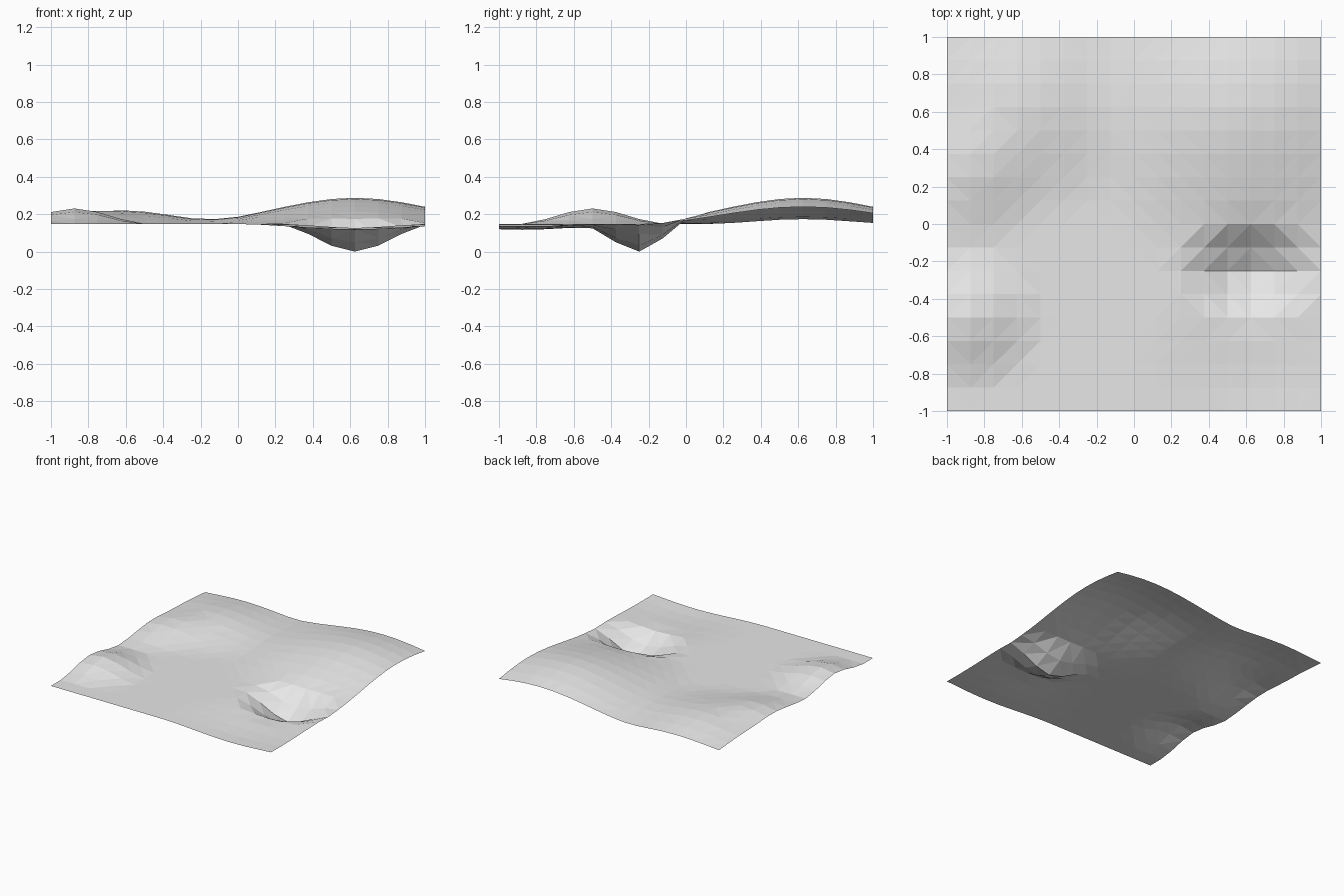
import bpy
import bmesh
import math

cube = bpy.data.objects.get("Cube")
if cube:
    bpy.data.objects.remove(cube, do_unlink=True)

BASE = 0.155
# Landforms: centre x, centre y, height, radius in x, radius in y
LANDFORMS = [
    (0.625, 0.625, 0.14, 0.95, 0.95),      # broad hill
    (-0.625, 0.625, 0.073, 0.65, 0.65),    # low rise
    (-0.875, 0.25, 0.045, 0.4, 0.4),       # small knoll
    (-0.875, -0.5, 0.083, 0.4, 0.4),       # front knoll
    (0.625, -0.25, -0.15, 0.42, 0.3),      # steep pit
    (0.625, -0.875, -0.031, 0.65, 0.65),   # shallow dip
]


def ground_height(x, y):
    """Sum of smooth bumps and hollows over the base level."""
    z = BASE
    for cx, cy, height, rx, ry in LANDFORMS:
        t = max(0, 1 - math.hypot((x - cx) / rx, (y - cy) / ry))
        z += height * t * t * (3 - 2 * t)
    return z


# Terrain sheet: a square grid raised by the landforms
bm = bmesh.new()
bmesh.ops.create_grid(bm, x_segments=16, y_segments=16, size=1)
for v in bm.verts:
    v.co.z = ground_height(v.co.x, v.co.y)
lowest = min(v.co.z for v in bm.verts)
for v in bm.verts:
    v.co.z -= lowest

# Split each cell along the diagonal that follows the slope contour
bmesh.ops.triangulate(bm, faces=bm.faces[:], quad_method='SHORT_EDGE')
mesh = bpy.data.meshes.new("terrain")
bm.to_mesh(mesh)
bm.free()

terrain = bpy.data.objects.new("terrain", mesh)
bpy.context.scene.collection.objects.link(terrain)

# Plain grey ground
grey = bpy.data.materials.new("light grey")
grey.use_nodes = True
colour = (0.8, 0.8, 0.8, 1)
grey.diffuse_color = colour
grey.node_tree.nodes["Principled BSDF"].inputs["Base Color"].default_value = colour
mesh.materials.append(grey)
